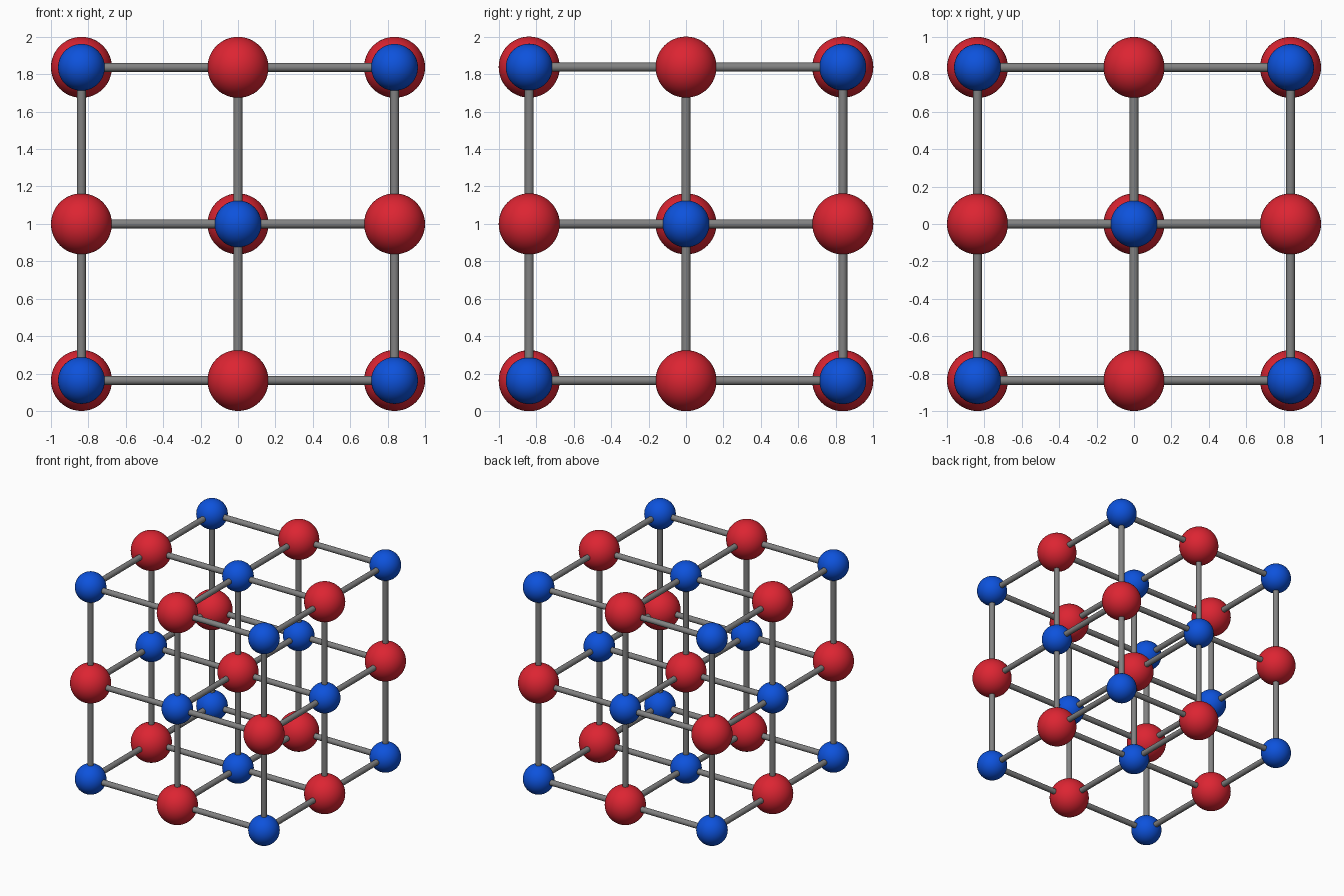
import bpy
import math
from itertools import product

if "Cube" in bpy.data.objects:
    bpy.data.objects.remove(bpy.data.objects["Cube"])

STEP = 0.837        # lattice spacing
R_RED, R_BLUE, R_ROD = 0.163, 0.125, 0.024


def material(name, rgb):
    m = bpy.data.materials.new(name)
    m.diffuse_color = (*rgb, 1)
    m.use_nodes = True
    m.node_tree.nodes["Principled BSDF"].inputs["Base Color"].default_value = m.diffuse_color
    return m


RED = material("red", (0.72, 0.018, 0.032))
BLUE = material("blue", (0.004, 0.085, 0.72))
GREY = material("grey", (0.22, 0.22, 0.22))


def finish(name, mat):
    ob = bpy.context.object
    ob.name = name
    ob.data.materials.append(mat)
    bpy.ops.object.shade_smooth_by_angle(angle=math.radians(40))


def place(i, j, k):
    return (i * STEP, j * STEP, 1 + k * STEP)


# Atoms: alternate small blue and large red over a 3 x 3 x 3 lattice
for i, j, k in product((-1, 0, 1), repeat=3):
    blue = (i + j + k) % 2 == 1
    bpy.ops.mesh.primitive_uv_sphere_add(
        segments=48, ring_count=24, radius=R_BLUE if blue else R_RED,
        location=place(i, j, k))
    finish("small_atom" if blue else "large_atom", BLUE if blue else RED)

# Bonds: one rod between each pair of neighbours, along every axis
ROTATIONS = ((0, math.pi / 2, 0), (math.pi / 2, 0, 0), (0, 0, 0))
for axis, rot in enumerate(ROTATIONS):
    for a, b, mid in product((-1, 0, 1), (-1, 0, 1), (-0.5, 0.5)):
        cell = [a, b]
        cell.insert(axis, mid)
        bpy.ops.mesh.primitive_cylinder_add(
            vertices=24, radius=R_ROD, depth=STEP,
            location=place(*cell), rotation=rot)
        finish("bond_rod", GREY)
